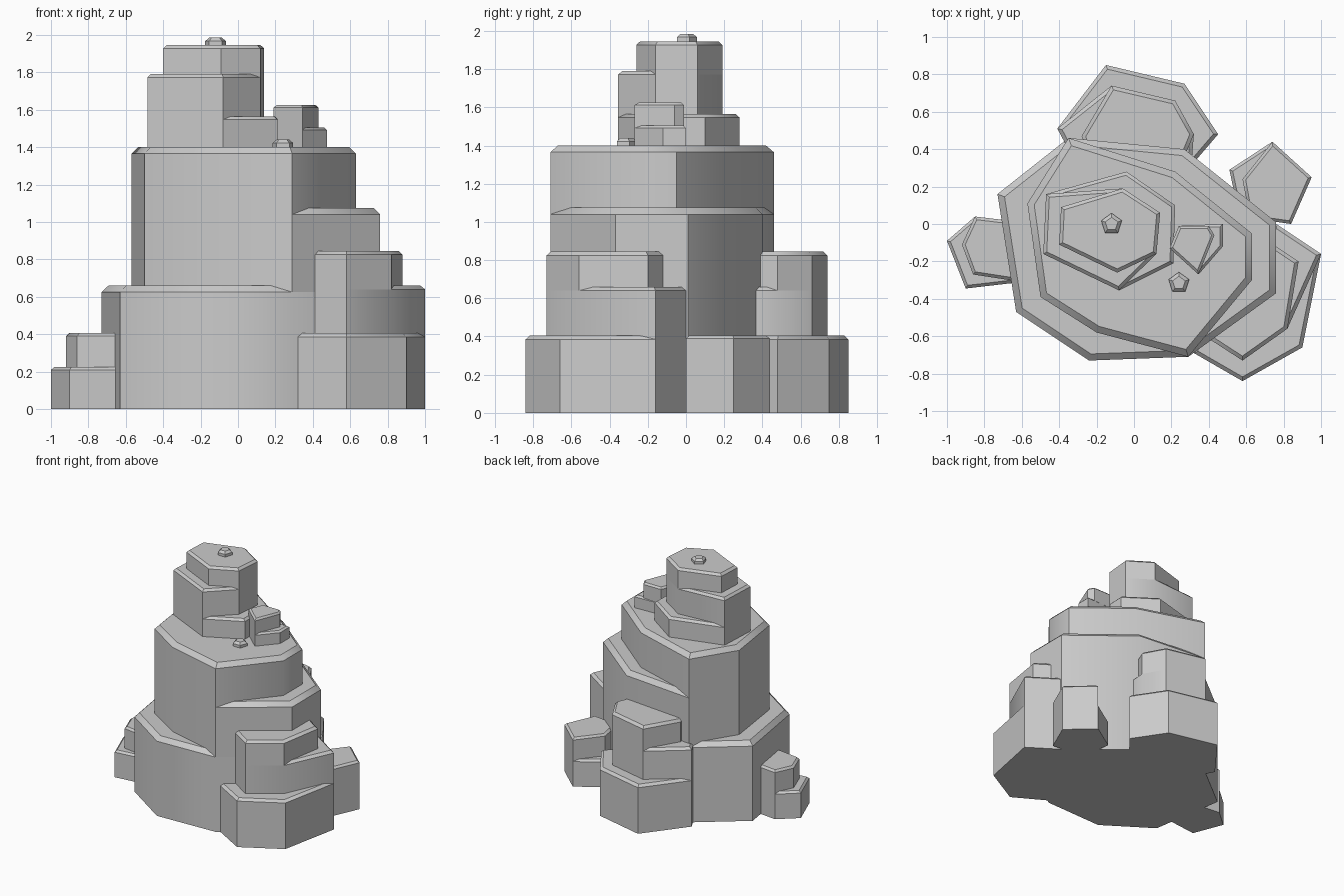
import bpy, bmesh, math

if "Cube" in bpy.data.objects:
    bpy.data.objects.remove(bpy.data.objects["Cube"])


def rock(name, z0, bevel, layers):
    """Stack irregular prisms with chamfered rims: layers = [(top, outline), ...]."""
    bm = bmesh.new()
    bottom = z0
    for top, pts in layers:
        rim = top - bevel
        low = [bm.verts.new((x, y, bottom)) for x, y in pts]
        high = [bm.verts.new((x, y, rim)) for x, y in pts]
        n = len(pts)
        bm.faces.new(low[::-1])
        cap = bm.faces.new(high)
        for i in range(n):
            j = (i + 1) % n
            bm.faces.new((low[i], low[j], high[j], high[i]))
        bm.normal_update()
        bmesh.ops.inset_region(bm, faces=[cap], thickness=bevel,
                               depth=0, use_even_offset=True)
        for v in cap.verts:
            v.co.z = top
        bottom = rim
    bmesh.ops.recalc_face_normals(bm, faces=bm.faces)
    mesh = bpy.data.meshes.new(name)
    bm.to_mesh(mesh)
    bm.free()
    obj = bpy.data.objects.new(name, mesh)
    bpy.context.collection.objects.link(obj)
    bpy.ops.object.select_all(action='DESELECT')
    obj.select_set(True)
    bpy.context.view_layer.objects.active = obj
    bpy.ops.object.shade_smooth_by_angle(angle=math.radians(40))
    return obj


# Outlines run counter-clockwise seen from above.
# Main body: three terraces sharing a front and a back corner
front, back = (0.29, -0.71), (-0.35, 0.46)
right_wide = [front, (0.76, -0.37), (0.76, 0.01), (0.27, 0.40), back]
right_slim = [front, (0.63, -0.30), (0.63, -0.05), (0.22, 0.28), back]
left_wide = [(-0.73, 0.16), (-0.63, -0.47), (-0.24, -0.73)]
left_slim = [(-0.57, 0.11), (-0.50, -0.39), (-0.20, -0.58)]
rock("main_rock", 0, 0.035, [
    (0.66, right_wide + left_wide),
    (1.075, right_wide + left_slim),
    (1.40, right_slim + left_slim)])

# Front right outcrop
slim_front = [(0.41, -0.62), (0.58, -0.73), (0.82, -0.56)]
rock("front_right_outcrop", 0, 0.02, [
    (0.405, [(0.32, -0.69), (0.58, -0.84), (0.90, -0.66), (1.0, -0.16),
             (0.76, 0.0), (0.4, -0.3)]),
    (0.66, slim_front + [(1.0, -0.16), (0.76, 0.0), (0.4, -0.3)]),
    (0.845, slim_front + [(0.88, -0.20), (0.76, -0.12), (0.4, -0.3)])])

# Back outcrop
slim_back = [(0.32, 0.48), (0.22, 0.66), (-0.12, 0.74)]
rock("back_outcrop", 0, 0.02, [
    (0.405, [(0.33, 0.34), (0.45, 0.48), (0.27, 0.75), (-0.15, 0.85),
             (-0.41, 0.51), (-0.33, 0.36)]),
    (0.66, [(0.31, 0.35)] + slim_back + [(-0.41, 0.51), (-0.33, 0.36)]),
    (0.845, [(0.27, 0.36)] + slim_back + [(-0.28, 0.47), (-0.24, 0.36)])])

# Right rear boulder
rock("right_rear_boulder", 0, 0.016, [
    (0.225, [(0.84, 0.0), (0.95, 0.25), (0.74, 0.44), (0.51, 0.29),
             (0.55, 0.10), (0.70, 0.02)]),
    (0.405, [(0.84, 0.0), (0.95, 0.25), (0.74, 0.44), (0.58, 0.24),
             (0.61, 0.08), (0.70, 0.02)])])

# Left boulder
rock("left_boulder", 0, 0.016, [
    (0.225, [(-0.60, -0.31), (-0.90, -0.345), (-1.0, -0.09),
             (-0.85, 0.04), (-0.60, 0.01)]),
    (0.405, [(-0.60, -0.31), (-0.86, -0.27), (-0.92, -0.11),
             (-0.85, 0.04), (-0.60, 0.01)])])

# Upper tower
tower_right = [(0.12, -0.16), (0.14, 0.06), (-0.06, 0.19)]
tower_left = [(-0.47, 0.16), (-0.485, -0.16), (-0.08, -0.355)]
rock("upper_tower", 1.38, 0.018, [
    (1.565, [(0.21, -0.21), (0.22, 0.10), (-0.04, 0.28)] + tower_left),
    (1.79, tower_right + tower_left),
    (1.945, tower_right + [(-0.39, 0.09), (-0.40, -0.11), (-0.09, -0.26)])])

# Small ledge stone beside the tower
ledge_left = [(0.24, -0.01), (0.19, -0.13), (0.345, -0.27)]
rock("ledge_stone", 1.38, 0.014, [
    (1.505, [(0.475, -0.12), (0.475, 0.0)] + ledge_left),
    (1.625, [(0.43, -0.06), (0.40, -0.01)] + ledge_left)])

# Five-sided pebbles
for name, cx, cy, z in (("summit_pebble", -0.12, 0.0, 1.935),
                        ("ledge_pebble", 0.24, -0.315, 1.39)):
    ring = [(cx + 0.058 * math.cos(math.radians(90 + 72 * i)),
             cy + 0.058 * math.sin(math.radians(90 + 72 * i))) for i in range(5)]
    rock(name, z, 0.018, [(z + 0.05, ring)])
